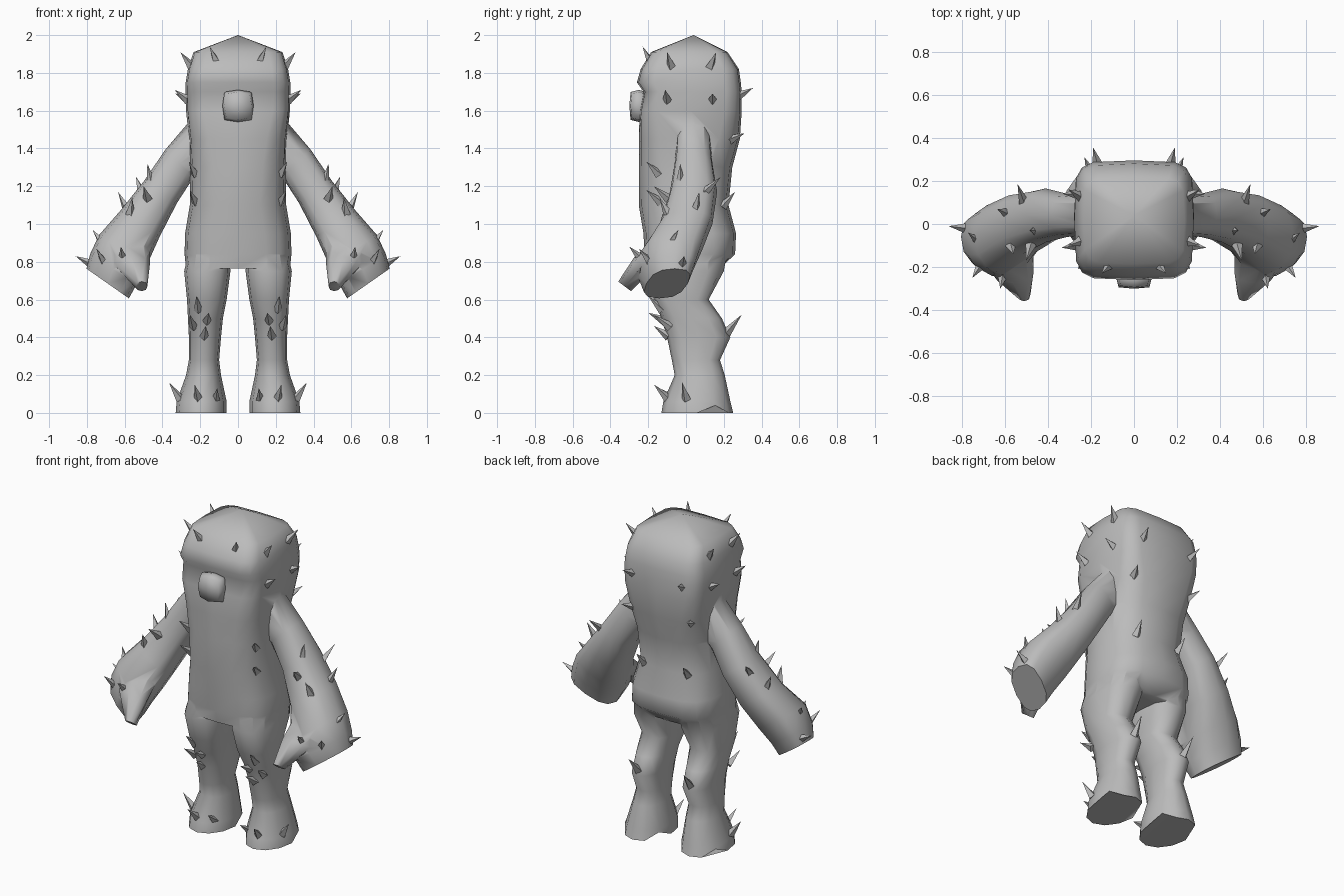
import bpy, bmesh, math
from mathutils import Vector

if "Cube" in bpy.data.objects:
    bpy.data.objects.remove(bpy.data.objects["Cube"])

grey = bpy.data.materials.new("grey skin")
grey.diffuse_color = (0.5, 0.5, 0.5, 1)
grey.use_nodes = True
grey.node_tree.nodes["Principled BSDF"].inputs["Base Color"].default_value = grey.diffuse_color


def finish(bm, name, smooth=True, mirror=False):
    bmesh.ops.recalc_face_normals(bm, faces=bm.faces[:])
    me = bpy.data.meshes.new(name)
    bm.to_mesh(me)
    bm.free()
    for p in me.polygons:
        p.use_smooth = smooth
    me.materials.append(grey)
    ob = bpy.data.objects.new(name, me)
    bpy.context.collection.objects.link(ob)
    if mirror:
        m = ob.modifiers.new("mirror", 'MIRROR')
        m.use_mirror_merge = False
    return ob


def ring(c, a, b, power, n=12):
    """Rounded-box cross-section around c with half axes a and b."""
    pts = []
    for i in range(n):
        t = 2 * math.pi * i / n
        u = math.copysign(abs(math.cos(t)) ** (2 / power), math.cos(t))
        v = math.copysign(abs(math.sin(t)) ** (2 / power), math.sin(t))
        pts.append(Vector(c) + Vector(a) * u + Vector(b) * v)
    return pts


def loft(rings, name, apex=None, mirror=False):
    bm = bmesh.new()
    loops = [[bm.verts.new(p) for p in r] for r in rings]
    n = len(loops[0])
    for lo, hi in zip(loops, loops[1:]):
        for i in range(n):
            bm.faces.new((lo[i], lo[(i + 1) % n], hi[(i + 1) % n], hi[i]))
    bm.faces.new(loops[0])
    if apex:
        tip = bm.verts.new(apex)
        for i in range(n):
            bm.faces.new((loops[-1][i], loops[-1][(i + 1) % n], tip))
    else:
        bm.faces.new(loops[-1])
    return finish(bm, name, mirror=mirror)


def box_ring(z, x0, x1, y0, y1, power, n=12):
    return ring(((x0 + x1) / 2, (y0 + y1) / 2, z),
                ((x1 - x0) / 2, 0, 0), (0, (y1 - y0) / 2, 0), power, n)


# Torso and head in one column: height, half width, front y, back y, boxiness
torso = [(.765, .275, -.205, .18, 3), (.84, .283, -.22, .26, 3), (.95, .28, -.225, .265, 2.8),
         (1.1, .255, -.25, .225, 2.5), (1.3, .255, -.25, .245, 2.9), (1.45, .26, -.25, .285, 3.6),
         (1.6, .275, -.245, .295, 4.8), (1.7, .278, -.225, .295, 5), (1.75, .277, -.26, .29, 5),
         (1.82, .265, -.24, .28, 5), (1.91, .235, -.185, .22, 5)]
body = loft([box_ring(z, -w, w, f, b, p, 16) for z, w, f, b, p in torso], "body", apex=(0, .04, 2))

# Legs with feet: height, inner x, outer x, front y, back y, boxiness
leg = [(.86, .05, .26, -.19, .22, 2.6), (.75, .04, .285, -.212, .2, 2.6),
       (.6, .06, .27, -.17, .12, 2.6), (.5, .08, .265, -.13, .19, 2.4),
       (.4, .09, .26, -.1, .235, 2.4), (.28, .10, .26, -.075, .18, 2.4),
       (.2, .09, .275, -.06, .205, 2.2), (.06, .06, .325, -.12, .235, 2),
       (0, .06, .33, -.13, .25, 2)]
leg_rings = [box_ring(*r) for r in leg]
for p in leg_rings[-1]:          # arch in front of the heel
    if .1 < p.y < .18:
        p.z = .04
legs = loft(leg_rings, "legs", mirror=True)

# Arms ending in mittens: centre x, y, z, half width, half depth, section angle, twist
arm = [(.2, .04, 1.42, .15, .09, 75, 0), (.31, .04, 1.32, .105, .10, 45, 0),
       (.41, .04, 1.17, .105, .125, 33, 0), (.52, .0, 1.0, .125, .14, 33, .1),
       (.61, -.075, .86, .15, .16, 33, .2), (.66, -.1, .76, .147, .14, 33, .3),
       (.69, -.1, .685, .137, .11, 35, .3)]
arms = loft([ring((x, y, z), (math.cos(math.radians(t)) * w, k * w, math.sin(math.radians(t)) * w),
                  (0, d, 0), 2.6) for x, y, z, w, d, t, k in arm], "arms", mirror=True)

# Thumbs: broad web at the palm narrowing to the tip
thumb = [(.585, -.13, .87, .12, .06), (.563, -.225, .79, .097, .06), (.51, -.325, .67, .03, .042)]
thumbs = loft([ring((x, y, z), (w, 0, 0), (0, d * .8, -d * .6), 2.4, 8)
               for x, y, z, w, d in thumb], "thumbs", mirror=True)

# Fuse the limbs into one continuous skin
for limb in (legs, arms, thumbs):
    m = body.modifiers.new("join " + limb.name, 'BOOLEAN')
    m.operation, m.solver, m.object = 'UNION', 'EXACT', limb
dg = bpy.context.evaluated_depsgraph_get()
skin = bpy.data.meshes.new_from_object(body.evaluated_get(dg))
body.modifiers.clear()
body.data = skin
for limb in (legs, arms, thumbs):
    bpy.data.objects.remove(limb)
for p in skin.polygons:
    p.use_smooth = True
skin.set_sharp_from_angle(angle=math.radians(60))

# Nose: rounded knob
bm = bmesh.new()
bmesh.ops.create_cube(bm, size=1)
bmesh.ops.subdivide_edges(bm, edges=bm.edges[:], cuts=1, use_grid_fill=True)
for v in bm.verts:
    k = 1 - .13 * (sum(abs(c) > .1 for c in v.co) - 1)
    v.co = Vector((v.co.x * .165 * k, v.co.y * .1 * k - .25, v.co.z * .17 * k + 1.625))
finish(bm, "nose")


def spikes(name, pairs):
    """Four-sided thorns from base point to tip, mirrored to both sides."""
    bm = bmesh.new()
    for bx, by, bz, tx, ty, tz in pairs:
        base, tip = Vector((bx, by, bz)), Vector((tx, ty, tz))
        d = (tip - base).normalized()
        base -= d * .01
        q = d.to_track_quat('Z', 'Y')
        foot = [bm.verts.new(base + q @ Vector((.026 * math.cos(a), .026 * math.sin(a), 0)))
                for a in (0, math.pi / 2, math.pi, math.pi * 3 / 2)]
        top = bm.verts.new(tip)
        for i in range(4):
            bm.faces.new((foot[i], foot[(i + 1) % 4], top))
        bm.faces.new(foot)
    finish(bm, name, smooth=False, mirror=True)


spikes("body_spikes", [
    (.115, -.19, 1.86, .15, -.23, 1.94), (.25, -.08, 1.84, .305, -.1, 1.91),
    (.25, .13, 1.84, .305, .16, 1.91), (.27, -.1, 1.66, .335, -.11, 1.71),
    (.27, .14, 1.66, .33, .14, 1.69), (.17, .28, 1.68, .19, .355, 1.72),
    (.2, .24, 1.45, .23, .31, 1.48), (.15, .2, 1.1, .16, .26, 1.17),
    (.228, -.15, 1.27, .26, -.21, 1.33), (.225, -.14, 1.12, .255, -.21, 1.18)])
spikes("arm_spikes", [
    (.46, -.03, 1.22, .48, -.03, 1.32), (.51, .1, 1.17, .54, .185, 1.25),
    (.48, -.1, 1.14, .5, -.17, 1.2), (.59, .05, 1.08, .635, .07, 1.17),
    (.57, -.1, 1.06, .56, -.14, 1.14), (.61, -.24, .82, .62, -.3, .88),
    (.72, -.08, .9, .77, -.04, .97), (.78, -.02, .79, .86, -.01, .83),
    (.71, -.19, .8, .75, -.25, .87)])
spikes("leg_spikes", [
    (.21, -.13, .55, .22, -.2, .62), (.165, -.12, .49, .155, -.2, .53),
    (.235, -.09, .46, .255, -.17, .52), (.18, -.1, .41, .17, -.17, .46),
    (.18, .22, .43, .19, .295, .52), (.21, -.1, .08, .23, -.17, .15),
    (.12, -.06, .07, .11, -.14, .13), (.31, 0, .08, .365, -.02, .16)])
